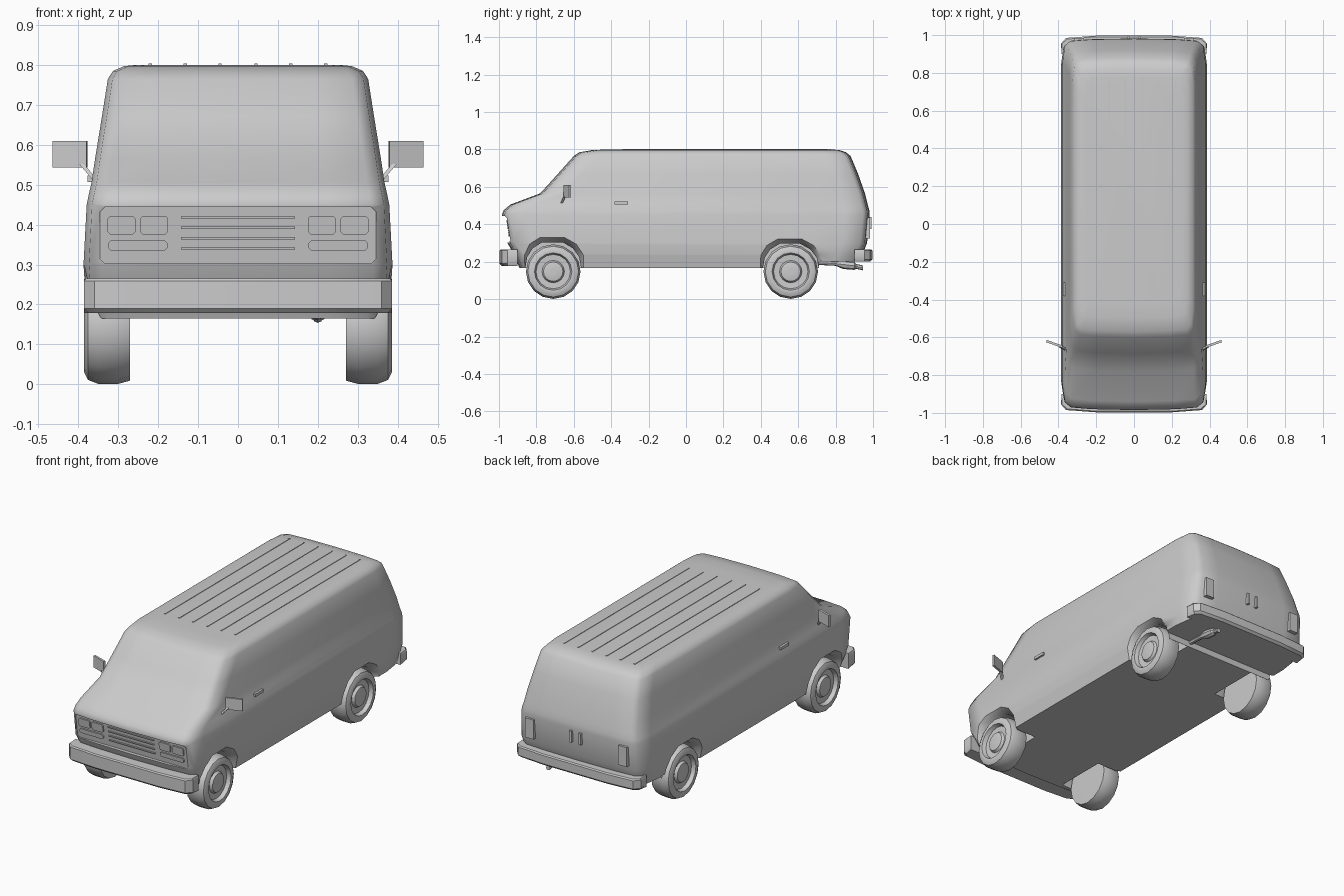
import bpy, bmesh
from math import sin, cos, pi, radians

old = bpy.data.objects.get("Cube")
if old:
    bpy.data.objects.remove(old)

GREY = (0.6, 0.6, 0.6, 1)
paint = bpy.data.materials.new("light_grey")
paint.use_nodes = True
paint.diffuse_color = GREY
paint.node_tree.nodes["Principled BSDF"].inputs["Base Color"].default_value = GREY


def loft(name, rings, angle=35):
    """Skin a list of equal point rings and close both ends."""
    bm = bmesh.new()
    rows = [[bm.verts.new(p) for p in ring] for ring in rings]
    n = len(rows[0])
    for a, b in zip(rows, rows[1:]):
        for i in range(n):
            j = (i + 1) % n
            bm.faces.new((a[i], a[j], b[j], b[i]))
    bm.faces.new(rows[0])
    bm.faces.new(rows[-1])
    bmesh.ops.recalc_face_normals(bm, faces=bm.faces)
    mesh = bpy.data.meshes.new(name)
    bm.to_mesh(mesh)
    bm.free()
    mesh.materials.append(paint)
    ob = bpy.data.objects.new(name, mesh)
    bpy.context.collection.objects.link(ob)
    smooth(ob, angle)
    return ob


def smooth(ob, angle):
    bpy.ops.object.select_all(action='DESELECT')
    ob.select_set(True)
    bpy.context.view_layer.objects.active = ob
    bpy.ops.object.shade_smooth_by_angle(angle=radians(angle))


def box(name, x, y, z):
    return loft(name, [[(x[0], y[0], h), (x[1], y[0], h), (x[1], y[1], h), (x[0], y[1], h)] for h in z])


def cut(target, cutter):
    cutter.hide_render = True
    mod = target.modifiers.new("cut", 'BOOLEAN')
    mod.operation = 'DIFFERENCE'
    mod.object = cutter
    bpy.context.view_layer.objects.active = target
    bpy.ops.object.modifier_apply(modifier=mod.name)
    bpy.data.objects.remove(cutter)


# Body shell: stacked plan outlines (height, front, rear, half width)
def plan(z, front, rear, w):
    half = [(0, front), (.6 * w, front + .005), (.88 * w, front + .014),
            (.965 * w, front + .04), (w, front + .13), (w, rear - .13),
            (.965 * w, rear - .035), (.88 * w, rear - .012), (.6 * w, rear - .004), (0, rear)]
    return [(x, y, z) for x, y in half] + [(-x, y, z) for x, y in half[-2:0:-1]]


levels = [(.165, -.89, .90, .366), (.24, -.92, .945, .383), (.30, -.955, .968, .387),
          (.45, -.985, .982, .379), (.475, -.975, .98, .374), (.505, -.94, .972, .367),
          (.565, -.78, .957, .358), (.67, -.685, .92, .341), (.765, -.60, .88, .326),
          (.785, -.57, .855, .313), (.797, -.50, .82, .285), (.80, -.42, .78, .255)]
body = loft("van_body", [plan(*lv) for lv in levels], 50)

# Wheel arches with a chamfered lip
ARCH = [(-.19, .1), (-.165, .24), (-.13, .295), (-.07, .333),
        (.06, .333), (.125, .295), (.165, .24), (.19, .1)]
AXLES = {"front": -.71, "rear": .56}
for y0 in AXLES.values():
    tall = 1 if y0 < 0 else .95
    for s in (-1, 1):
        rings = [[(s * x, y0 + y * k, .15 + (z - .15) * k * tall) for y, z in ARCH]
                 for x, k in ((.42, 1.06), (.39, 1), (.345, .84), (.22, .84))]
        cut(body, loft("arch_cutter", rings))

# Raised floor behind the rear wheels
cut(body, box("tail_cutter", (-.5, .5), (.71, 1.1), (.1, .2)))


# Recessed grille
def recess_y(z):
    return -.935 - (z - .30) * .14


def panel(name, x, z, deep, proud, chamfer):
    (a, b), (c, d), k = x, z, chamfer
    shape = [(a + k, c), (b - k, c), (b, c + k), (b, d - k),
             (b - k, d), (a + k, d), (a, d - k), (a, c + k)]
    return loft(name, [[(px, recess_y(pz) + o, pz) for px, pz in shape] for o in (deep, -proud)])


cut(body, panel("grille_cutter", (-.346, .346), (.303, .444), 0, .1, .012))
smooth(body, 50)
for i in range(4):
    z = .34 + i * .026
    panel(f"grille_bar_{i + 1}", (-.143, .143), (z - .003, z + .003), .02, .008, .001)
for s, side in ((1, "left"), (-1, "right")):
    for label, x, z in (("inner_headlight", (.175, .245), (.375, .422)),
                        ("outer_headlight", (.257, .327), (.375, .422)),
                        ("turn_signal", (.177, .325), (.335, .361))):
        panel(f"{side}_{label}", tuple(sorted((s * x[0], s * x[1]))), z, .02, .008, .007)


# Wrap-around bumpers
def bumper(name, s, z0, z1):
    def ring(z, k):
        half = [(.384, .90), (.386 - k, .955), (.36 - k, .985 - k), (.2, .997 - k)]
        pts = half + [(-x, y) for x, y in half[::-1]]
        return [(x, s * y, z) for x, y in pts]
    return loft(name, [ring(z0, .012), ring(z0 + .012, 0), ring(z1 - .006, 0), ring(z1, .006)])


bumper("front_bumper", -1, .178, .265)
bumper("rear_bumper", 1, .20, .265)

# Wheels: lathed tyre with a dished hub (radius, x)
TYRE = [(.06, .27), (.138, .271), (.146, .30), (.146, .35), (.136, .376), (.115, .386),
        (.10, .384), (.092, .362), (.06, .36), (.052, .374), (.03, .378), (.012, .378)]
for label, y0 in AXLES.items():
    for s, side in ((1, "left"), (-1, "right")):
        rings = [[(s * x, y0 + r * cos(i * pi / 8), .147 + r * sin(i * pi / 8)) for i in range(16)]
                 for r, x in TYRE]
        loft(f"{label}_{side}_wheel", rings)

# Roof ribs
for i, x in enumerate((-.22, -.132, -.045, .045, .132, .22)):
    box(f"roof_rib_{i + 1}", (x - .004, x + .004), (-.34, .775), (.79, .803))

# Mirrors, door handles and tail lights on both sides
for s, side in ((1, "left"), (-1, "right")):
    glass = [(.38, -.656), (.465, -.626), (.462, -.614), (.377, -.644)]
    loft(f"{side}_mirror", [[(s * x, y, z) for x, y in glass] for z in (.543, .609)])
    arm = [(-.006, -.006), (.006, -.006), (.006, .006), (-.006, .006)]
    loft(f"{side}_mirror_arm", [[(s * (x + dx), y + dy, z) for dx, dy in arm]
                                for x, y, z in ((.358, -.665, .512), (.392, -.648, .552))])
    box(f"{side}_door_handle", tuple(sorted((s * .36, s * .377))), (-.382, -.31), (.507, .523))
    box(f"{side}_tail_light", tuple(sorted((s * .265, s * .318))), (.94, .984), (.325, .435))
    box(f"{side}_rear_handle", tuple(sorted((s * .022, s * .036))), (.96, .992), (.375, .44))

# Exhaust pipe, flared at the tip (y, z, radius)
PIPE = [(.70, .195, .012), (.80, .19, .012), (.84, .185, .024),
        (.90, .178, .022), (.91, .175, .013), (.945, .167, .013)]
loft("exhaust_pipe", [[(.2 + r * cos(i * pi / 4), y, z + r * sin(i * pi / 4)) for i in range(8)]
                      for y, z, r in PIPE])
